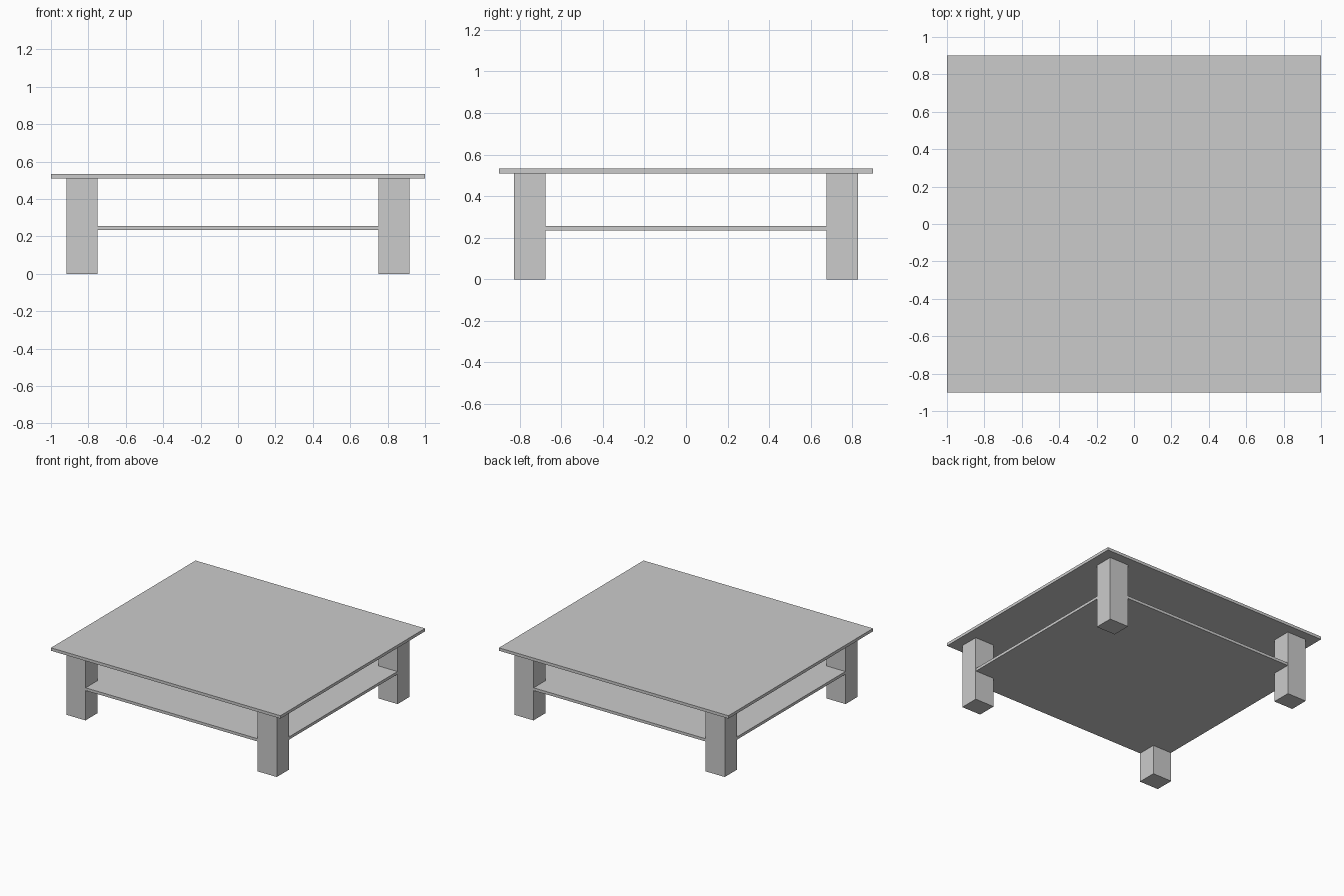
import bpy

if "Cube" in bpy.data.objects:
    bpy.data.objects.remove(bpy.data.objects["Cube"])


def box(name, x, y, z):
    """Add a box spanning the given (min, max) ranges."""
    bpy.ops.mesh.primitive_cube_add(size=1, location=[(a + b) / 2 for a, b in (x, y, z)])
    obj = bpy.context.object
    obj.name = name
    obj.scale = [b - a for a, b in (x, y, z)]
    bpy.ops.object.transform_apply(location=False, rotation=False, scale=True)
    return obj


# Table top
box("table_top", (-1, 1), (-0.9, 0.9), (0.51, 0.533))

# Lower shelf, its corners let into the legs
box("lower_shelf", (-0.915, 0.915), (-0.825, 0.825), (0.234, 0.256))

# Four square legs
for side, sx in (("left", -1), ("right", 1)):
    for end, sy in (("front", -1), ("back", 1)):
        box(f"{end}_{side}_leg",
            sorted((sx * 0.75, sx * 0.917)),
            sorted((sy * 0.677, sy * 0.827)),
            (0, 0.51))
